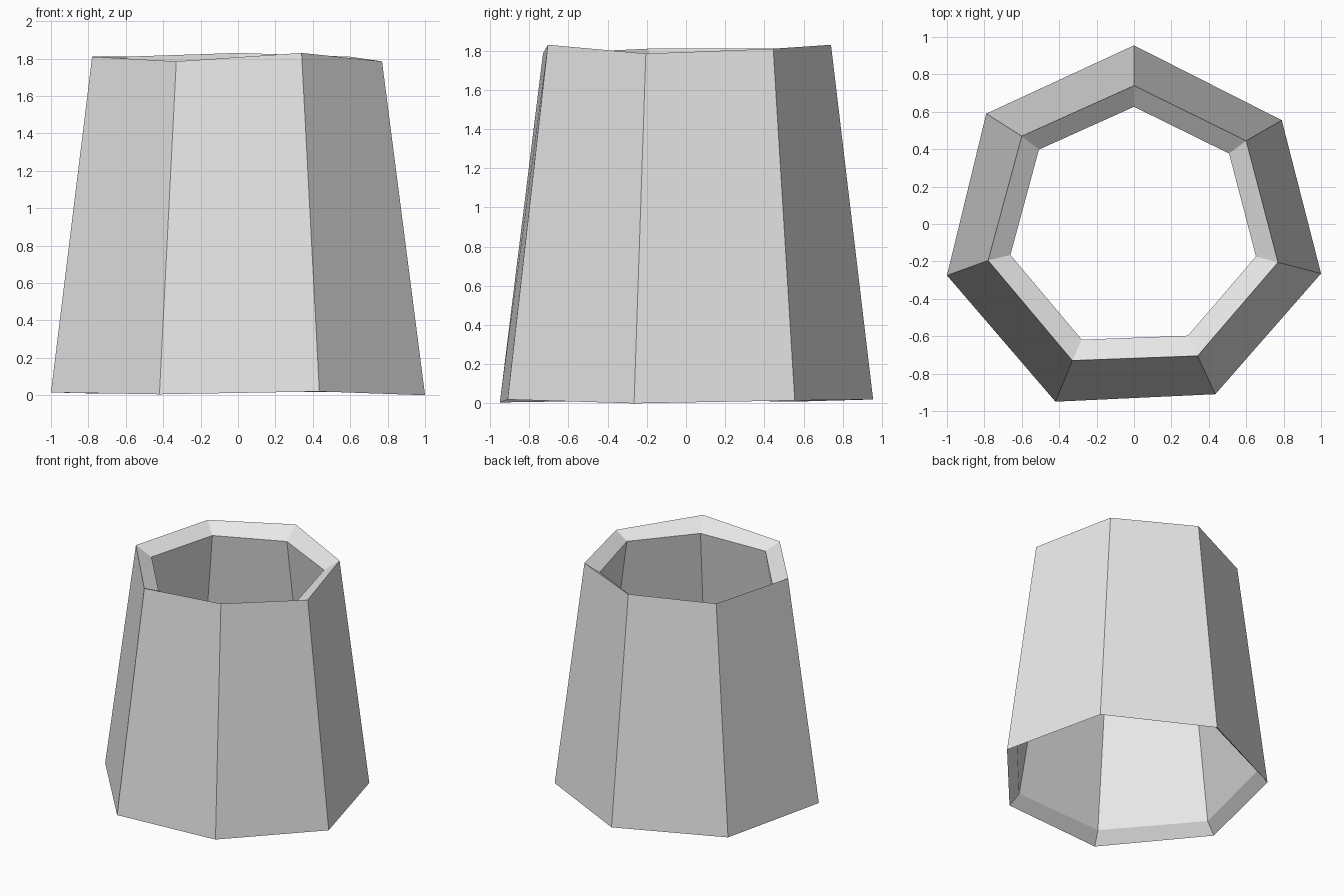
import bpy
import bmesh

default_cube = bpy.data.objects.get("Cube")
if default_cube:
    bpy.data.objects.remove(default_cube, do_unlink=True)

# Plain grey surface
grey = bpy.data.materials.new("plain_grey")
grey.use_nodes = True
grey.diffuse_color = (0.8, 0.8, 0.8, 1)
shader = next(node for node in grey.node_tree.nodes if node.type == "BSDF_PRINCIPLED")
shader.inputs["Base Color"].default_value = grey.diffuse_color

# Uneven seven-sided outlines, counter-clockwise from the back corner
foot_outline = [(0, 0.955, 0.02), (-0.79, 0.59, 0.01), (-1, -0.275, 0.015),
                (-0.42, -0.95, 0.005), (0.435, -0.91, 0.02),
                (1, -0.265, 0), (0.79, 0.555, 0.015)]
rim_outline = [(0, 0.74, 1.83), (-0.6, 0.47, 1.81), (-0.78, -0.195, 1.81),
               (-0.33, -0.73, 1.785), (0.34, -0.705, 1.83),
               (0.77, -0.205, 1.785), (0.6, 0.445, 1.81)]


def inset_outline(outline, scale, height):
    """Shrink an outline towards the axis and level it at one height."""
    return [(x * scale, y * scale, height) for x, y, z in outline]


def make_ring_tube(name, outlines):
    """Join successive outlines into a closed loop of flat quads."""
    bm = bmesh.new()
    rings = [[bm.verts.new(point) for point in outline] for outline in outlines]
    for index, ring in enumerate(rings):
        following = rings[(index + 1) % len(rings)]
        for i in range(len(ring)):
            j = (i + 1) % len(ring)
            bm.faces.new((ring[i], ring[j], following[j], following[i]))
    bmesh.ops.recalc_face_normals(bm, faces=bm.faces)
    mesh = bpy.data.meshes.new(name)
    bm.to_mesh(mesh)
    bm.free()
    mesh.materials.append(grey)
    tube = bpy.data.objects.new(name, mesh)
    bpy.context.collection.objects.link(tube)
    return tube


# Tapered hollow tube: outer wall, sloped rim, inner wall, sloped foot
make_ring_tube("tapered_tube", [
    foot_outline,
    rim_outline,
    inset_outline(rim_outline, 0.847, 1.735),
    inset_outline(foot_outline, 0.922, 0.1),
])
